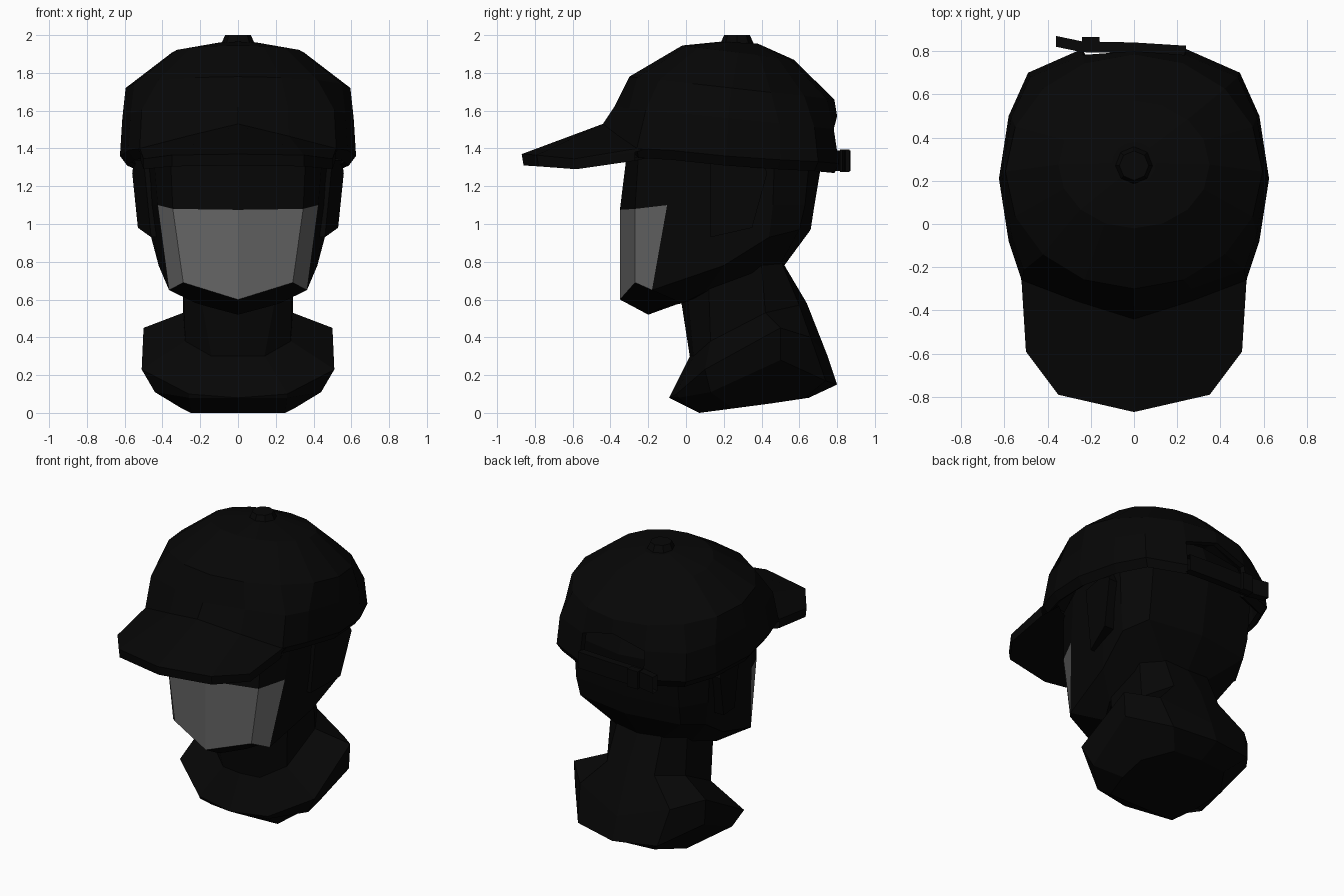
import bpy
import bmesh
from math import sin, cos, pi
from mathutils import Vector

default_cube = bpy.data.objects.get("Cube")
if default_cube:
    bpy.data.objects.remove(default_cube, do_unlink=True)


def make_material(name, value):
    material = bpy.data.materials.new(name)
    material.use_nodes = True
    colour = (value, value, value, 1)
    material.diffuse_color = colour
    material.node_tree.nodes["Principled BSDF"].inputs["Base Color"].default_value = colour
    return material


BLACK = make_material("matte black", 0.002)
GREY = make_material("mask grey", 0.13)


def finish(bm, name, materials):
    """Turn a bmesh into a flat shaded object."""
    bmesh.ops.remove_doubles(bm, verts=bm.verts, dist=0.0005)
    bmesh.ops.recalc_face_normals(bm, faces=bm.faces)
    mesh = bpy.data.meshes.new(name)
    bm.to_mesh(mesh)
    bm.free()
    for material in materials:
        mesh.materials.append(material)
    obj = bpy.data.objects.new(name, mesh)
    bpy.context.scene.collection.objects.link(obj)
    return obj


def loft(name, rings, materials=(BLACK,), cap_start=False, cap_end=False,
         wrap=False, closed=False, skip=None, paint=None, mirror=True):
    """Bridge successive rings of points, optionally mirrored across x."""
    bm = bmesh.new()
    rows = [[bm.verts.new(point) for point in ring] for ring in rings]
    pairs = list(zip(rows, rows[1:]))
    if wrap:
        pairs.append((rows[-1], rows[0]))
    for row, (upper, lower) in enumerate(pairs):
        count = len(upper)
        for col in range(count if closed else count - 1):
            if skip and skip(row, col):
                continue
            after = (col + 1) % count
            face = bm.faces.new((upper[col], upper[after], lower[after], lower[col]))
            if paint and paint(row, col):
                face.material_index = 1
    if cap_start:
        bm.faces.new(rows[0])
    if cap_end:
        bm.faces.new(rows[-1])
    obj = finish(bm, name, materials)
    if mirror:
        modifier = obj.modifiers.new("Mirror", "MIRROR")
        modifier.use_clip = True
    return obj


def thicken(obj, amount):
    modifier = obj.modifiers.new("Thickness", "SOLIDIFY")
    modifier.thickness = amount
    modifier.offset = -1


def reshape(base, width, y_front, y_back, z_front, z_back):
    """Copy a half ring with a new width, depth range and sloping height."""
    first, last = base[0][1], base[-1][1]
    ring = []
    for x, y, z in base:
        t = (y - first) / (last - first)
        ring.append((x * width, y_front + t * (y_back - y_front),
                     z_front + t * (z_back - z_front)))
    return ring


def oval(width, y_front, y_back, z_front, z_back):
    """Half an oval ring, sloping from front to back."""
    ring = []
    for step in range(9):
        angle = pi * step / 8
        t = (1 - cos(angle)) / 2
        ring.append((width * sin(angle) if step < 8 else 0,
                     y_front + t * (y_back - y_front),
                     z_front + t * (z_back - z_front)))
    return ring


# Cap crown: faceted shell with an arched opening at the back
crown_edge = [(0, -.44, 1.53), (.27, -.355, 1.465), (.52, -.26, 1.4),
              (.58, -.08, 1.39), (.625, .21, 1.36), (.58, .5, 1.34),
              (.49, .7, 1.33), (.24, .81, 1.32), (0, .84, 1.32)]
crown_lip = [(x * .94, y * .97, min(z - .05, 1.36)) for x, y, z in crown_edge]
crown_lip[0] = (0, -.4, 1.45)
crown_lip[1] = (.25, -.32, 1.41)
crown_middle = reshape(crown_edge, .98, -.38, .81, 1.62, 1.5)
crown_middle[-1] = (0, .8, 1.57)
crown = loft("cap_crown", [
    crown_lip,
    crown_edge,
    crown_middle,
    oval(.595, -.3, .785, 1.78, 1.66),
    oval(.35, -.02, .57, 1.945, 1.87),
    oval(.1, .18, .38, 1.965, 1.955),
], cap_end=True, skip=lambda row, col: row < 2 and col == 7)
thicken(crown, .03)

# Cap button
bm = bmesh.new()
bmesh.ops.create_cone(bm, cap_ends=True, segments=8, radius1=.095, radius2=.068, depth=.06)
bmesh.ops.translate(bm, verts=bm.verts, vec=Vector((0, .27, 1.97)))
finish(bm, "cap_button", [BLACK])

# Cap brim
loft("cap_brim", [
    crown_edge[:3] + [(.53, -.2, 1.4)],
    [(0, -.87, 1.37), (.35, -.79, 1.365), (.5, -.59, 1.345), (.52, -.27, 1.38)],
    [(0, -.86, 1.31), (.35, -.78, 1.305), (.5, -.58, 1.29), (.515, -.27, 1.335)],
    [(0, -.3, 1.37), (.27, -.27, 1.37), (.42, -.2, 1.36), (.48, -.15, 1.36)],
], wrap=True)

# Adjusting strap across the opening, its loose tail and buckle
strap_path = [(-.36, .845), (-.24, .82), (0, .815), (.24, .8)]
loft("cap_strap", [
    [(x, y + depth, z) for x, y in strap_path]
    for depth, z in ((-.025, 1.28), (.025, 1.28), (.025, 1.39), (-.025, 1.39))
], wrap=True, mirror=False)

bm = bmesh.new()
bmesh.ops.create_cube(bm, size=1)
bmesh.ops.scale(bm, verts=bm.verts, vec=Vector((.08, .05, .12)))
bmesh.ops.translate(bm, verts=bm.verts, vec=Vector((-.2, .84, 1.335)))
finish(bm, "strap_buckle", [BLACK])

# Head, with the mask as the front faces of the lower half
brow = [(0, -.31, 1.4), (.36, -.25, 1.4), (.45, -.05, 1.4), (.5, .25, 1.4),
        (.51, .47, 1.4), (.39, .66, 1.4), (0, .73, 1.4)]
cheek = [(0, -.35, 1.075), (.345, -.27, 1.08), (.425, -.1, 1.1), (.47, .25, 1.1),
         (.49, .46, 1.1), (.39, .63, 1.1), (0, .68, 1.1)]
jaw = [(0, -.35, .6), (.29, -.27, .69), (.365, -.18, .65), (.42, .2, .78),
       (.46, .44, .93), (.38, .6, .97), (0, .66, .97)]
chin = [(0, -.2, .52), (.15, -.12, .56), (.22, -.02, .58), (.28, .1, .64),
        (.29, .35, .74), (.18, .5, .79), (0, .52, .78)]
loft("head_and_mask", [
    reshape(brow, .85, -.2, .66, 1.62, 1.6), brow, cheek, jaw, chin,
], materials=(BLACK, GREY), cap_start=True, cap_end=True,
    paint=lambda row, col: row == 2 and col < 2)

# Ears, flared outward at the back
ear_outer = [(.46, .13, .93), (.53, .35, .98), (.56, .43, 1.27),
             (.55, .4, 1.34), (.5, .13, 1.34)]
ear_inner = [(.42, y, z) for x, y, z in ear_outer]
loft("ears", [ear_inner, ear_outer], closed=True, cap_start=True, cap_end=True)

# Neck and shoulders
loft("neck_and_shoulders", [
    [(0, -.03, .62), (.2, .01, .62), (.29, .12, .68), (.29, .4, .78),
     (.17, .5, .81), (0, .51, .8)],
    [(0, .02, .3), (.14, .04, .3), (.28, .13, .38), (.29, .42, .53),
     (.18, .6, .57), (0, .64, .58)],
    [(0, -.09, .08), (.26, -.05, .1), (.51, .1, .23), (.5, .5, .45),
     (.34, .66, .4), (0, .75, .3)],
    [(0, -.09, .08), (.26, -.04, .08), (.44, .13, .11), (.49, .5, .28),
     (.3, .74, .17), (0, .8, .15)],
    [(0, .07, 0), (.25, .07, 0), (.3, .25, .025), (.32, .45, .05),
     (.2, .63, .08), (0, .65, .08)],
], cap_start=True, cap_end=True)
